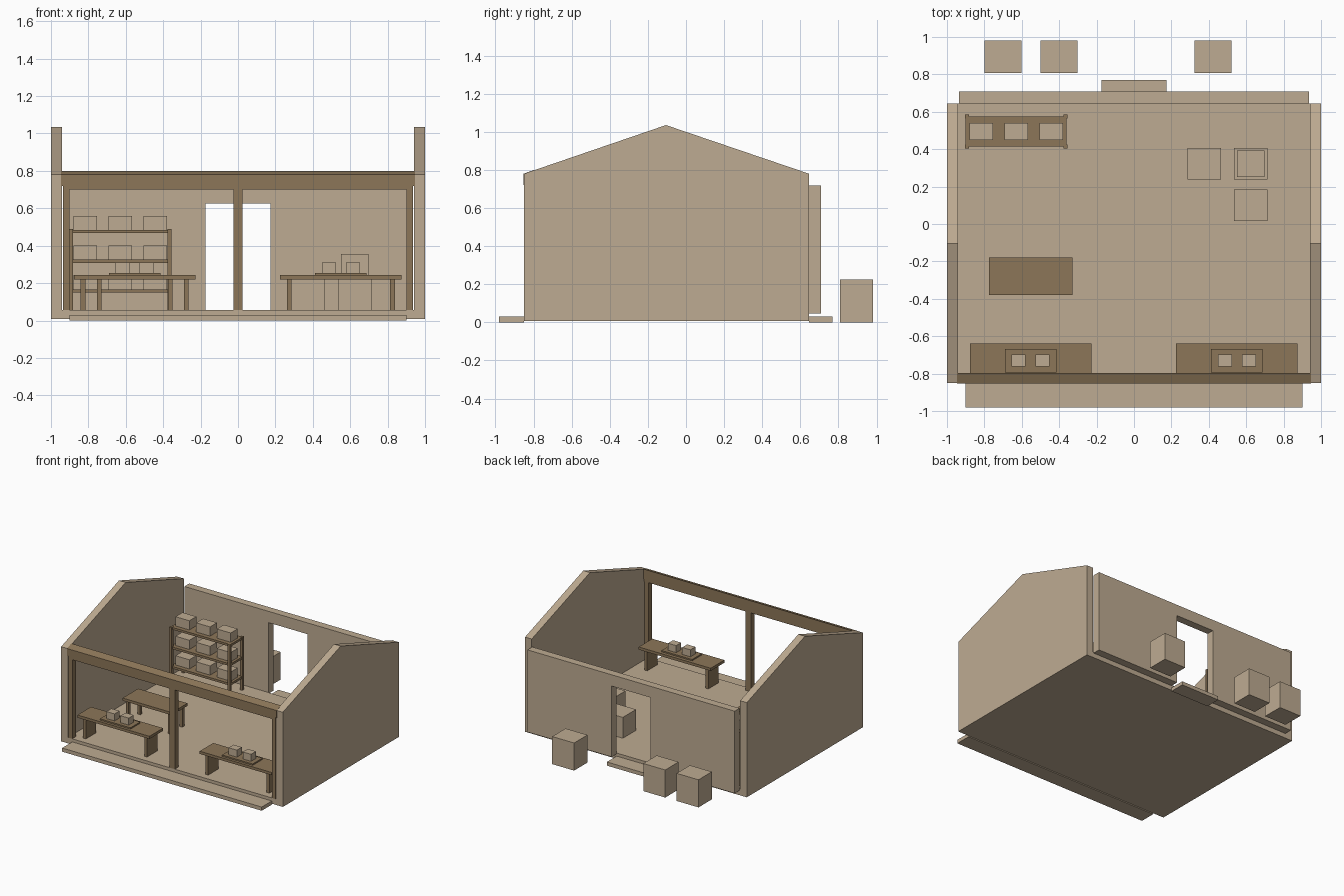
import bpy, bmesh

if "Cube" in bpy.data.objects:
    bpy.data.objects.remove(bpy.data.objects["Cube"])


def material(name, rgb):
    m = bpy.data.materials.new(name)
    m.diffuse_color = (*rgb, 1)
    m.use_nodes = True
    m.node_tree.nodes["Principled BSDF"].inputs["Base Color"].default_value = m.diffuse_color
    return m


PLASTER = material("tan_plaster", (0.515, 0.407, 0.287))
WOOD = material("brown_wood", (0.262, 0.181, 0.098))


def finish(name, bm, mat):
    bmesh.ops.recalc_face_normals(bm, faces=bm.faces)
    mesh = bpy.data.meshes.new(name)
    bm.to_mesh(mesh)
    bm.free()
    mesh.materials.append(mat)
    ob = bpy.data.objects.new(name, mesh)
    bpy.context.collection.objects.link(ob)
    return ob


def box(name, x, y, z, mat):
    """Box from (min, max) ranges."""
    bm = bmesh.new()
    bmesh.ops.create_cube(bm, size=1)
    for v in bm.verts:
        v.co = [r[0] + (c + 0.5) * (r[1] - r[0]) for c, r in zip(v.co, (x, y, z))]
    return finish(name, bm, mat)


def prism(name, profile, axis, a, b, mat):
    """Extrude a profile along x (points are y, z) or along y (points are x, z)."""
    bm = bmesh.new()
    pts = [(a, p, q) if axis == "x" else (p, a, q) for p, q in profile]
    face = bm.faces.new([bm.verts.new(p) for p in pts])
    ext = bmesh.ops.extrude_face_region(bm, geom=[face])["geom"]
    shift = (b - a, 0, 0) if axis == "x" else (0, b - a, 0)
    bmesh.ops.translate(bm, vec=shift, verts=[e for e in ext if isinstance(e, bmesh.types.BMVert)])
    return finish(name, bm, mat)


def around(c, half):
    return (c - half, c + half)


FRONT, BACK, FLOOR = -0.85, 0.645, 0.055

# Floor and door steps
box("floor", (-0.94, 0.94), (FRONT, BACK), (0.008, FLOOR), PLASTER)
box("front_step", (-0.9, 0.9), (-0.98, FRONT), (0, 0.03), PLASTER)
box("back_step", (-0.175, 0.175), (BACK, 0.77), (0, 0.03), PLASTER)

# Gabled side walls
gable = [(FRONT, 0.008), (BACK, 0.008), (BACK, 0.78), (-0.105, 1.035), (FRONT, 0.78)]
for side, a, b in (("left", -1, -0.94), ("right", 0.94, 1)):
    prism(side + "_wall", gable, "x", a, b, PLASTER)

# Back wall with doorway
doorway_wall = [(-0.935, 0.047), (-0.175, 0.047), (-0.175, 0.625), (0.175, 0.625),
                (0.175, 0.047), (0.935, 0.047), (0.935, 0.717), (-0.935, 0.717)]
prism("back_wall", doorway_wall, "y", BACK, 0.708, PLASTER)

# Front timber frame, beam top follows the roof slope
beam = [(FRONT - 0.002, 0.72), (-0.796, 0.72), (-0.796, 0.80), (FRONT - 0.002, 0.78)]
prism("front_beam", beam, "x", -0.946, 0.946, WOOD)
box("beam_underside", (-0.935, 0.935), (FRONT, -0.797), (0.70, 0.72), WOOD)
for name, x in (("left", (-0.935, -0.9)), ("middle", (-0.025, 0.025)), ("right", (0.9, 0.935))):
    box(name + "_post", x, (FRONT, -0.8), (FLOOR, 0.70), WOOD)

# Front counters with panel legs, tray and goods
for side, cx in (("left", -0.553), ("right", 0.55)):
    box(side + "_counter_top", around(cx, 0.325), (-0.815, -0.64), (0.22, 0.242), WOOD)
    for i in (-1, 1):
        box(side + "_counter_leg", around(cx + i * 0.276, 0.0125), (-0.793, -0.662), (FLOOR, 0.22), WOOD)
        box(side + "_counter_goods", around(cx + i * 0.064, 0.037), (-0.762, -0.698), (0.253, 0.31), PLASTER)
    box(side + "_counter_tray", around(cx, 0.138), (-0.793, -0.667), (0.242, 0.253), WOOD)

# Work table
box("table_top", (-0.775, -0.33), (-0.38, -0.18), (0.22, 0.242), WOOD)
for i in (-1, 1):
    for j in (-1, 1):
        box("table_leg", around(-0.5525 + i * 0.19, 0.0125), around(-0.28 + j * 0.075, 0.0125),
            (FLOOR, 0.22), WOOD)

# Shelf rack with boxes
for i in (-1, 1):
    for j in (-1, 1):
        box("rack_post", around(-0.63 + i * 0.263, 0.011), around(0.495 + j * 0.08, 0.011),
            (FLOOR, 0.488), WOOD)
for z in (0.167, 0.326, 0.485):
    box("rack_shelf", (-0.9, -0.36), (0.415, 0.575), (z - 0.018, z), WOOD)
    for i in (-1, 0, 1):
        box("rack_box", around(-0.63 + i * 0.187, 0.0625), around(0.495, 0.045), (z, z + 0.075), PLASTER)

# Indoor crates
for x, y in ((0.375, 0.322), (0.625, 0.322), (0.625, 0.1)):
    box("indoor_crate", around(x, 0.09), around(y, 0.085), (FLOOR, 0.225), PLASTER)
box("stacked_crate", around(0.625, 0.073), around(0.322, 0.07), (0.225, 0.355), PLASTER)

# Outdoor crates
for x in (-0.7, -0.4, 0.422):
    box("outdoor_crate", around(x, 0.099), (0.808, 0.98), (0, 0.225), PLASTER)
